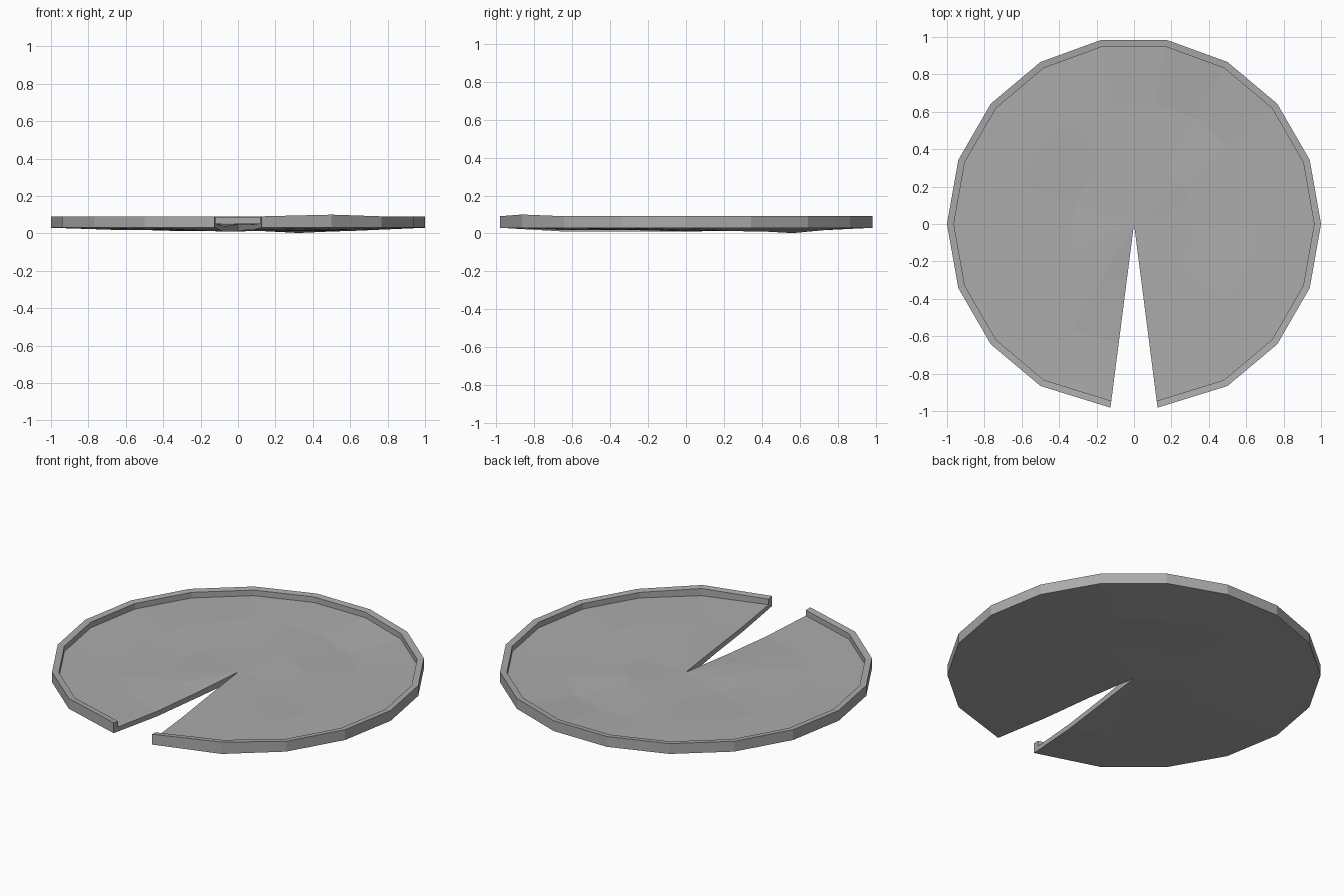
import bpy, bmesh, math

if "Cube" in bpy.data.objects:
    bpy.data.objects.remove(bpy.data.objects["Cube"])

# Eighteen-sided pad, open at the front where the notch is cut
angles = [-82.7] + [-60 + 20 * i for i in range(16)] + [262.7]
# Gentle sag of the leaf at each spoke of the two inner rings
sag_inner = [0, 3, 0, -4, -6, -5, -2, 0, 2, 1, -3, -5, -7, -4, 0, 2, 1, -9]
sag_outer = [-4, 2, 3, 0, -3, -9, -12, -20, -9, -2, 2, 3, 0, -3, -5, -3, -4, -12]

bm = bmesh.new()


def ring(radius, z, sag=None):
    verts = []
    for i, a in enumerate(angles):
        t = math.radians(a)
        r = radius * (0.99 if i in (0, 17) else 1)
        dz = sag[i] / 1000 if sag else 0
        verts.append(bm.verts.new((r * math.cos(t), r * math.sin(t), z + dz)))
    return verts


# Leaf surface, raised rim and underside
rings = [
    ring(0.33, 0.050, sag_inner),
    ring(0.65, 0.052, sag_outer),
    ring(0.963, 0.054),
    ring(0.963, 0.087),
    ring(1.0, 0.091),
    ring(1.0, 0.030),
    ring(0.65, 0.022, sag_outer),
    ring(0.33, 0.019, sag_inner),
]
# Lifted rim corner
for r in rings[3:5]:
    r[1].co.z += 0.009
top = bm.verts.new((0, 0, 0.05))
bottom = bm.verts.new((0, 0, 0.011))

for i in range(len(angles) - 1):
    bm.faces.new((top, rings[0][i], rings[0][i + 1]))
    bm.faces.new((bottom, rings[-1][i + 1], rings[-1][i]))
    for a, b in zip(rings, rings[1:]):
        bm.faces.new((a[i], b[i], b[i + 1], a[i + 1]))

# Notch side walls
for i in (0, len(angles) - 1):
    r = [k[i] for k in rings]
    bm.faces.new((top, r[0], r[7], bottom))
    bm.faces.new((r[0], r[1], r[6], r[7]))
    bm.faces.new((r[1], r[2], r[5], r[6]))
    bm.faces.new((r[2], r[3], r[4], r[5]))

bmesh.ops.recalc_face_normals(bm, faces=bm.faces)
mesh = bpy.data.meshes.new("lily_pad")
bm.to_mesh(mesh)
bm.free()
pad = bpy.data.objects.new("lily_pad", mesh)
bpy.context.collection.objects.link(pad)

# Dark grey leaf
mat = bpy.data.materials.new("leaf_grey")
mat.diffuse_color = (0.41, 0.41, 0.41, 1)
mat.use_nodes = True
mat.node_tree.nodes["Principled BSDF"].inputs["Base Color"].default_value = mat.diffuse_color
mesh.materials.append(mat)
